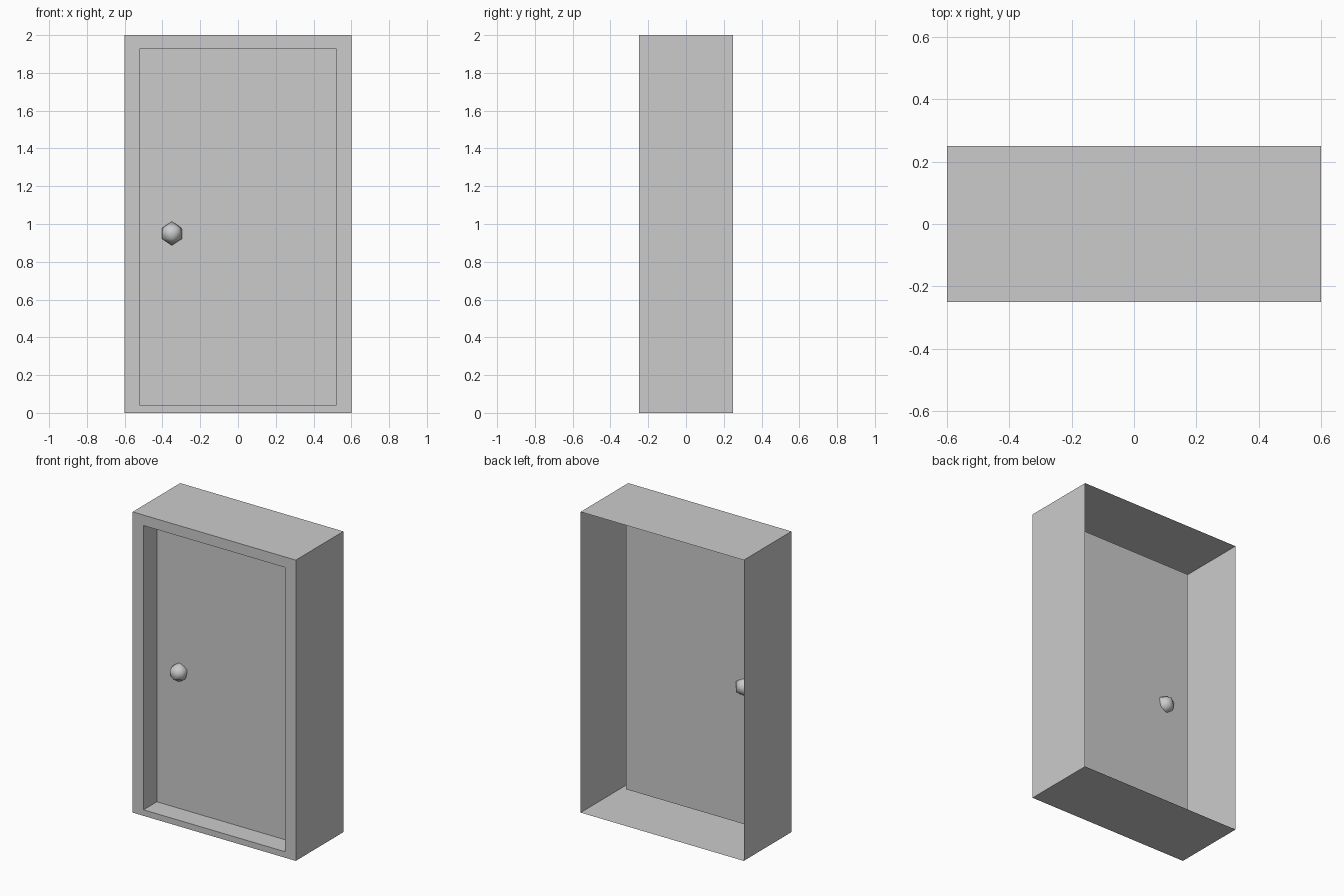
import bpy, bmesh
from math import radians

if "Cube" in bpy.data.objects:
    bpy.data.objects.remove(bpy.data.objects["Cube"])

W, D, H = 0.6, 0.25, 2.0          # half width, half depth, height
L, R, B, T = -0.52, 0.52, 0.04, 1.93   # doorway opening
PANEL_Y = -0.11


def make_object(name, bm):
    mesh = bpy.data.meshes.new(name)
    bm.to_mesh(mesh)
    bm.free()
    obj = bpy.data.objects.new(name, mesh)
    bpy.context.collection.objects.link(obj)
    return obj


def loop(bm, x0, x1, z0, z1, y):
    return [bm.verts.new((x, y, z)) for x, z in ((x0, z0), (x1, z0), (x1, z1), (x0, z1))]


def bridge(bm, a, b):
    for i in range(4):
        j = (i + 1) % 4
        bm.faces.new((a[i], a[j], b[j], b[i]))


# Door frame: thin shell, open at the back, with a recessed door panel
bm = bmesh.new()
loops = [loop(bm, -W, W, 0, H, D),
         loop(bm, -W, W, 0, H, -D),
         loop(bm, L, R, B, T, -D),
         loop(bm, L, R, B, T, PANEL_Y)]
for a, b in zip(loops, loops[1:]):
    bridge(bm, a, b)
bm.faces.new(loops[-1])
bmesh.ops.recalc_face_normals(bm, faces=bm.faces)
bm.normal_update()
if min(bm.faces, key=lambda f: f.calc_center_median().z).normal.z > 0:
    bmesh.ops.reverse_faces(bm, faces=bm.faces)
make_object("door_frame", bm)

# Door knob: low-poly smooth ball passing through the panel
bpy.ops.mesh.primitive_ico_sphere_add(subdivisions=1, radius=0.063,
                                      location=(-0.35, -0.12, 0.95),
                                      rotation=(0, 0, radians(90)))
knob = bpy.context.object
knob.name = "door_knob"
bpy.ops.object.shade_smooth()
